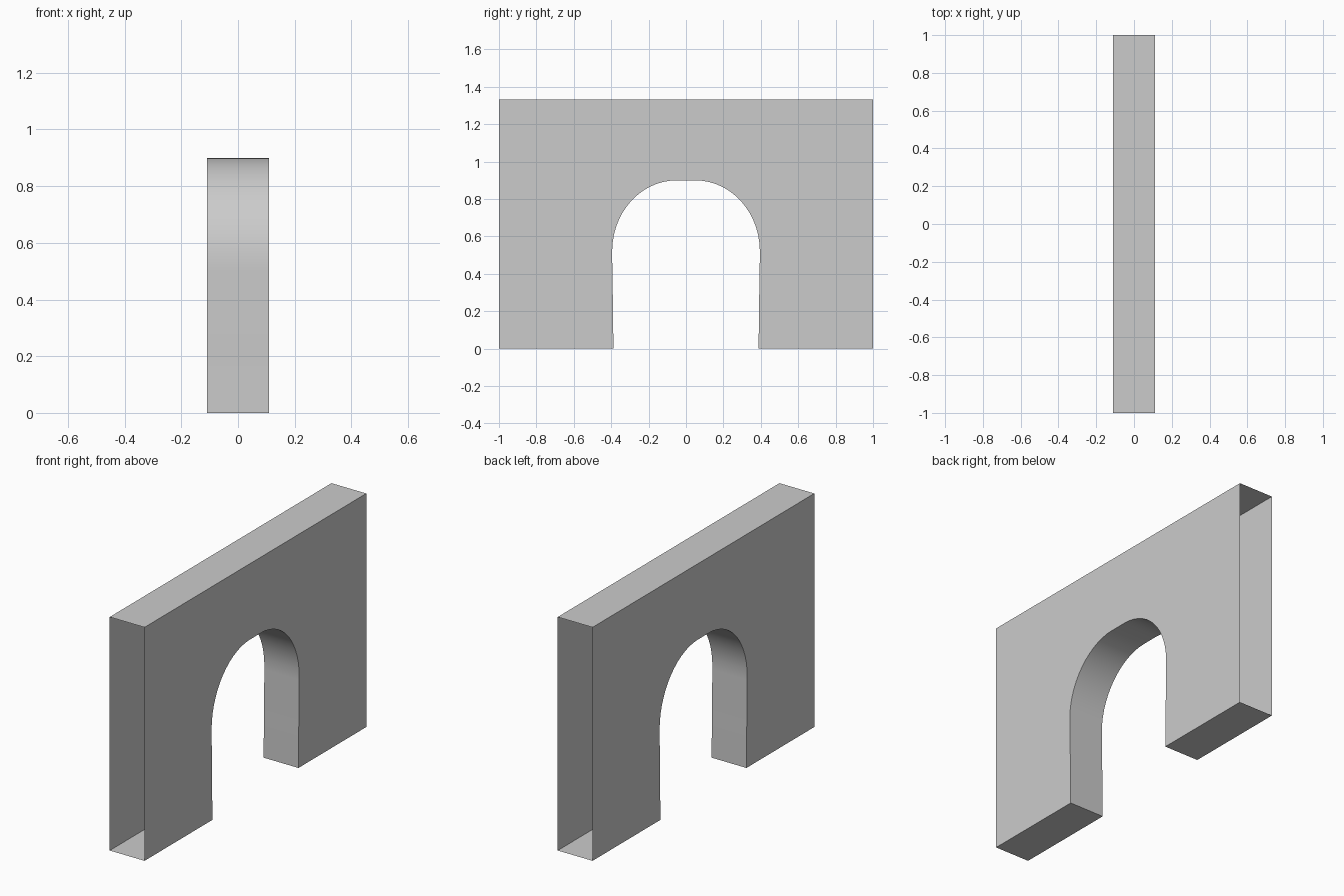
import bpy, bmesh
from math import sin, cos, pi

if "Cube" in bpy.data.objects:
    bpy.data.objects.remove(bpy.data.objects["Cube"])

HALF_T, HALF_L, HEIGHT = 0.11, 1.0, 1.333

# Half of the arch opening: slightly leaning jamb, then a rounded shoulder
half = [(0.388, 0.0), (0.391, 0.25), (0.395, 0.5)]
cy, cz, ry, rz = 0.05, 0.52, 0.345, 0.38
half += [(cy + ry * cos(i / 14 * pi / 2), cz + rz * sin(i / 14 * pi / 2)) for i in range(15)]

# Full wall outline: arch mirrored to the other side, then the outer rectangle
arch = half + [(-y, z) for y, z in reversed(half)]
outline = arch + [(-HALF_L, 0), (-HALF_L, HEIGHT), (HALF_L, HEIGHT), (HALF_L, 0)]

# Extrude the outline through the wall thickness
bm = bmesh.new()
face = bm.faces.new([bm.verts.new((-HALF_T, y, z)) for y, z in outline])
ext = bmesh.ops.extrude_face_region(bm, geom=[face], use_keep_orig=True)
moved = [g for g in ext["geom"] if isinstance(g, bmesh.types.BMVert)]
bmesh.ops.translate(bm, verts=moved, vec=(2 * HALF_T, 0, 0))
bmesh.ops.recalc_face_normals(bm, faces=bm.faces[:])

# The two outer ends are open
ends = [f for f in bm.faces if all(abs(abs(v.co.y) - HALF_L) < 1e-4 for v in f.verts)
        and len({round(v.co.y) for v in f.verts}) == 1]
bmesh.ops.delete(bm, geom=ends, context="FACES_ONLY")

mesh = bpy.data.meshes.new("arch_wall")
bm.to_mesh(mesh)
bm.free()
wall = bpy.data.objects.new("arch_wall", mesh)
bpy.context.collection.objects.link(wall)

# Smooth arch lining, sharp wall edges
bpy.context.view_layer.objects.active = wall
wall.select_set(True)
bpy.ops.object.shade_smooth_by_angle()
